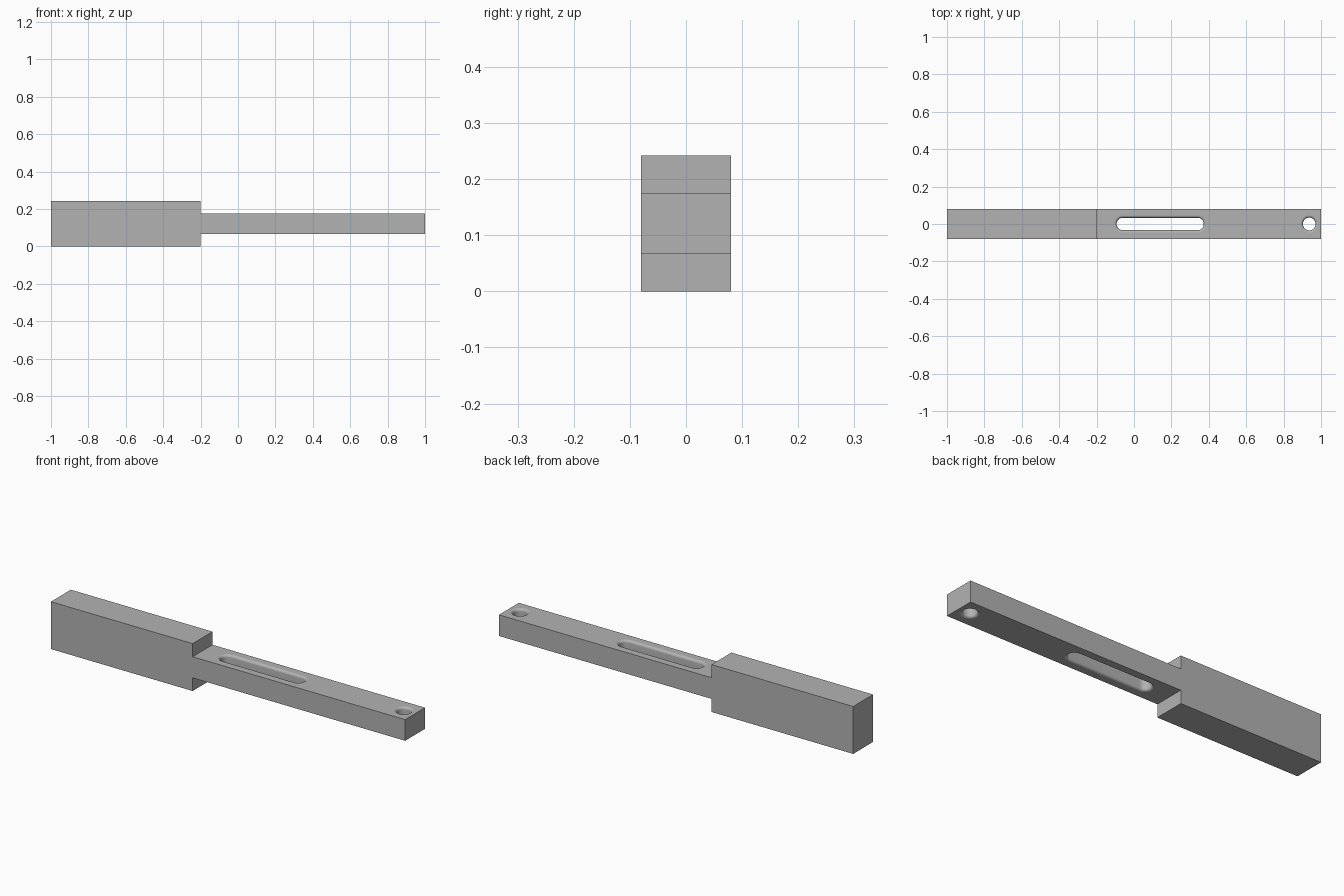
import bpy
import bmesh
import math

cube = bpy.data.objects.get("Cube")
if cube:
    bpy.data.objects.remove(cube, do_unlink=True)

HALF_WIDTH = 0.08
BAR_LOW, BAR_HIGH, BLOCK_HIGH = 0.067, 0.175, 0.242
STEP_X = -0.2

grey = bpy.data.materials.new("plain grey")
grey.use_nodes = True
grey.diffuse_color = (0.45, 0.45, 0.45, 1)
grey.node_tree.nodes["Principled BSDF"].inputs["Base Color"].default_value = (0.45, 0.45, 0.45, 1)


def finish(name, bm):
    bmesh.ops.recalc_face_normals(bm, faces=bm.faces)
    mesh = bpy.data.meshes.new(name)
    bm.to_mesh(mesh)
    bm.free()
    mesh.materials.append(grey)
    obj = bpy.data.objects.new(name, mesh)
    bpy.context.collection.objects.link(obj)
    return obj


def slot_cutter(name, centre, straight, radius, fillet, steps=6, arc=24):
    """Stacked rounded outlines that flare out at both mouths of the hole."""
    levels = [(BAR_LOW - 0.02, radius + fillet)]
    for i in range(steps + 1):
        a = math.pi / 2 * i / steps
        levels.append((BAR_LOW + fillet * (1 - math.cos(a)), radius + fillet * (1 - math.sin(a))))
    levels += [(BAR_LOW + BAR_HIGH - z, r) for z, r in reversed(levels)]
    bm = bmesh.new()
    rings = []
    for z, r in levels:
        ring = []
        for side in (1, -1):
            for i in range(arc + (1 if straight else 0)):
                a = -math.pi / 2 + math.pi * i / arc
                ring.append(bm.verts.new((centre + side * (straight / 2 + r * math.cos(a)),
                                          side * r * math.sin(a), z)))
        rings.append(ring)
    n = len(rings[0])
    for low, high in zip(rings, rings[1:]):
        for i in range(n):
            j = (i + 1) % n
            bm.faces.new((low[i], low[j], high[j], high[i]))
    bm.faces.new(rings[0])
    bm.faces.new(rings[-1])
    cutter = finish(name, bm)
    cutter.hide_render = True
    return cutter


# Thick grip block and thin bar, as one extruded side profile
profile = [(-1, 0), (STEP_X, 0), (STEP_X, BAR_LOW), (1, BAR_LOW),
           (1, BAR_HIGH), (STEP_X, BAR_HIGH), (STEP_X, BLOCK_HIGH), (-1, BLOCK_HIGH)]
bm = bmesh.new()
face = bm.faces.new([bm.verts.new((x, -HALF_WIDTH, z)) for x, z in profile])
swept = bmesh.ops.extrude_face_region(bm, geom=[face])["geom"]
bmesh.ops.translate(bm, vec=(0, 2 * HALF_WIDTH, 0),
                    verts=[v for v in swept if isinstance(v, bmesh.types.BMVert)])
body = finish("stepped_bar", bm)

# Long slot and round end hole, both with rounded rims
cutters = [slot_cutter("slot_cutter", 0.14, 0.4, 0.033, 0.013),
           slot_cutter("end_hole_cutter", 0.937, 0, 0.034, 0.013)]
bpy.ops.object.select_all(action='DESELECT')
body.select_set(True)
bpy.context.view_layer.objects.active = body
for cutter in cutters:
    cut = body.modifiers.new("cut", 'BOOLEAN')
    cut.operation = 'DIFFERENCE'
    cut.solver = 'EXACT'
    cut.object = cutter
    bpy.ops.object.modifier_apply(modifier=cut.name)
    bpy.data.objects.remove(cutter, do_unlink=True)

# Smooth rims, flat outer faces
bpy.ops.object.shade_smooth_by_angle(angle=math.radians(30))
for poly in body.data.polygons:
    if len(poly.vertices) > 4 or poly.area > 0.05:
        poly.use_smooth = False
